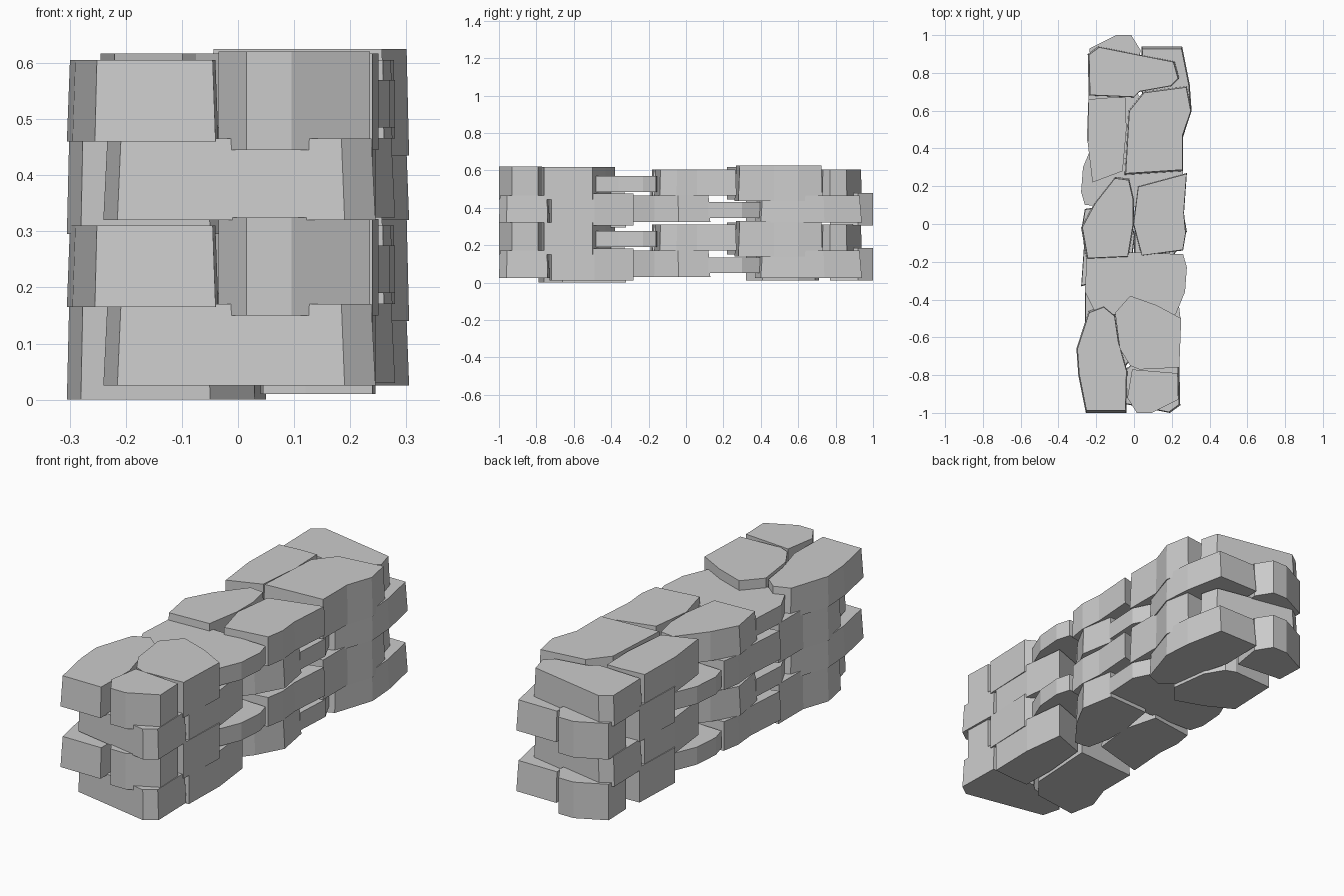
import bpy
import bmesh
from mathutils import Matrix, Vector

default_cube = bpy.data.objects.get("Cube")
if default_cube:
    bpy.data.objects.remove(default_cube, do_unlink=True)

TURN_CENTRE = Vector((0, -0.03, 0))
COURSE_DROPS = {"top": 0, "upper": 0.14, "lower": 0.295, "bottom": 0.435}
TURNED_COURSES = ("upper", "bottom")


def build_stone(name, outline, base, top, taper=1.0):
    """Extrude a flat outline into a stone whose top is scaled by taper."""
    bm = bmesh.new()
    corners = [bm.verts.new((x, y, base)) for x, y in outline]
    face = bm.faces.new(corners)
    result = bmesh.ops.extrude_face_region(bm, geom=[face], use_keep_orig=True)
    upper = [v for v in result["geom"] if isinstance(v, bmesh.types.BMVert)]
    middle = sum((v.co for v in upper), Vector()) / len(upper)
    for vert in upper:
        vert.co = middle + (vert.co - middle) * taper
        vert.co.z = top
    bmesh.ops.recalc_face_normals(bm, faces=bm.faces)
    mesh = bpy.data.meshes.new(name)
    bm.to_mesh(mesh)
    bm.free()
    return mesh


def lay_stone(name, outline, base, top, taper=1.0, turned_shift=0):
    """Repeat one stone in all courses, half-turned in alternate ones."""
    mesh = build_stone(name, outline, base, top, taper)
    half_turn = (Matrix.Translation(TURN_CENTRE) @ Matrix.Rotation(3.14159265, 4, "Z")
                 @ Matrix.Translation(-TURN_CENTRE))
    for course, drop in COURSE_DROPS.items():
        stone = bpy.data.objects.new(f"{course}_{name}", mesh)
        bpy.context.collection.objects.link(stone)
        placement = Matrix.Translation((0, 0, -drop))
        if course in TURNED_COURSES:
            placement = Matrix.Translation((0, turned_shift, -drop)) @ half_turn
        stone.matrix_world = placement


# Front end stones
lay_stone("front_long_stone",
          [(-0.255, -1), (-0.04, -1), (-0.035, -0.78), (-0.08, -0.62), (-0.1, -0.48),
           (-0.16, -0.43), (-0.24, -0.46), (-0.305, -0.66), (-0.295, -0.8)],
          base=0.46, top=0.605, taper=0.96)
lay_stone("front_corner_stone",
          [(0.015, -1), (0.095, -1), (0.235, -0.93), (0.23, -0.79),
           (-0.01, -0.77), (-0.035, -0.92)],
          base=0.445, top=0.62, turned_shift=0.06)
lay_stone("front_side_stone",
          [(-0.02, -0.75), (0.03, -0.77), (0.24, -0.76), (0.25, -0.5), (0.12, -0.43),
           (-0.02, -0.38), (-0.1, -0.47), (-0.075, -0.66)],
          base=0.445, top=0.617)

# Thin slab bridging the wall
lay_stone("bridging_slab",
          [(-0.2, -0.48), (0.22, -0.48), (0.27, -0.36), (0.28, -0.23), (0.26, -0.16),
           (-0.02, -0.15), (-0.25, -0.18), (-0.26, -0.36)],
          base=0.485, top=0.57)

# Middle pair
lay_stone("middle_right_stone",
          [(0.04, -0.17), (0.26, -0.14), (0.275, -0.05), (0.265, 0.06), (0.28, 0.27),
           (0.02, 0.2), (-0.005, 0)],
          base=0.465, top=0.605, taper=0.98)
lay_stone("middle_left_stone",
          [(-0.25, -0.19), (-0.03, -0.18), (0, 0), (0, 0.13), (-0.025, 0.24),
           (-0.1, 0.25), (-0.21, 0.11), (-0.28, -0.02)],
          base=0.465, top=0.605, taper=0.96)

# Rear stones
lay_stone("rear_side_stone",
          [(-0.05, 0.26), (0.26, 0.28), (0.26, 0.47), (0.305, 0.6), (0.28, 0.73),
           (0.05, 0.7), (-0.03, 0.6)],
          base=0.435, top=0.625, taper=0.97)
lay_stone("rear_left_stone",
          [(-0.22, 0.22), (-0.06, 0.28), (-0.04, 0.5), (-0.045, 0.67), (-0.12, 0.67),
           (-0.24, 0.66), (-0.245, 0.43)],
          base=0.445, top=0.617)
lay_stone("rear_end_stone",
          [(-0.24, 0.68), (0, 0.67), (0.03, 0.7), (0.2, 0.73), (0.24, 0.77),
           (0.215, 0.86), (-0.19, 0.94), (-0.245, 0.9)],
          base=0.46, top=0.605, taper=0.97)
